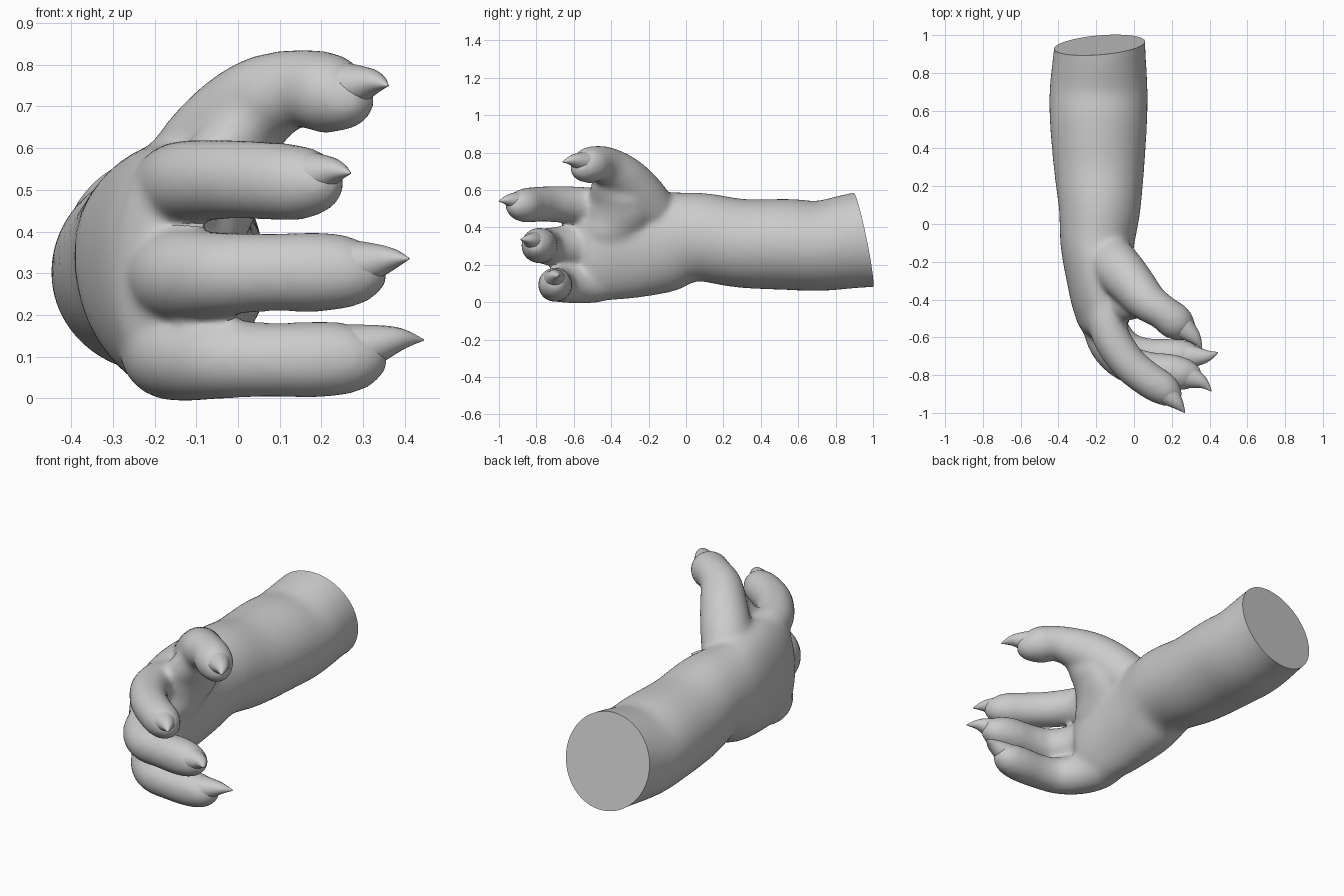
import bpy, bmesh, math
from mathutils import Vector

if "Cube" in bpy.data.objects:
    bpy.data.objects.remove(bpy.data.objects["Cube"])

UP = Vector((0, 0, 1))


def spline(pts, steps):
    """Catmull-Rom through points of any dimension."""
    out = []
    n = len(pts)
    for i in range(n - 1):
        p = [pts[max(i - 1, 0)], pts[i], pts[i + 1], pts[min(i + 2, n - 1)]]
        for s in range(steps):
            t = s / steps
            out.append([0.5 * (2 * b + (c - a) * t + (2 * a - 5 * b + 4 * c - d) * t * t
                               + (3 * b - a - 3 * c + d) * t ** 3) for a, b, c, d in zip(*p)])
    out.append(list(pts[-1]))
    return out


def tube(bm, pts, steps=5, sides=28):
    """Closed tube; each point is x, y, z, side radius, vertical radius."""
    path = spline(pts, steps)
    rings = []
    for i, p in enumerate(path):
        c = Vector(p[:3])
        t = Vector(path[min(i + 1, len(path) - 1)][:3]) - Vector(path[max(i - 1, 0)][:3])
        t.normalize()
        side = t.cross(UP).normalized()
        up = side.cross(t)
        rings.append([bm.verts.new(c + side * (p[3] * math.cos(a)) + up * (p[4] * math.sin(a)))
                      for a in (2 * math.pi * k / sides for k in range(sides))])
    for r0, r1 in zip(rings, rings[1:]):
        for k in range(sides):
            j = (k + 1) % sides
            bm.faces.new((r0[k], r0[j], r1[j], r1[k]))
    bm.faces.new(rings[0][::-1])
    bm.faces.new(rings[-1])


def make_object(name, bm):
    bmesh.ops.recalc_face_normals(bm, faces=bm.faces)
    me = bpy.data.meshes.new(name)
    bm.to_mesh(me)
    bm.free()
    ob = bpy.data.objects.new(name, me)
    bpy.context.collection.objects.link(ob)
    return ob


def select(ob):
    bpy.ops.object.select_all(action='DESELECT')
    ob.select_set(True)
    bpy.context.view_layer.objects.active = ob


bm = bmesh.new()

# forearm and palm: y, x min, x max, z min, z max
sections = [(1.12, -.42, .06, .08, .60), (.95, -.422, .06, .078, .592), (.72, -.446, .072, .06, .543),
            (.55, -.446, .07, .065, .552), (.3, -.425, .055, .077, .552), (.1, -.40, .037, .11, .582),
            (0, -.395, .02, .1, .588), (-.12, -.388, .0, .05, .60), (-.3, -.355, -.01, .02, .61),
            (-.45, -.32, -.01, .01, .60), (-.54, -.285, -.03, .02, .60), (-.6, -.22, -.08, .08, .54)]
tube(bm, [((a + b) / 2, y, (c + d) / 2, (b - a) / 2, (d - c) / 2) for y, a, b, c, d in sections], sides=40)

# fingers: x, y, z, radius
index = [(-.17, -.35, .49, .07), (-.155, -.45, .505, .10), (-.12, -.6, .52, .10), (-.03, -.735, .525, .096),
         (.07, -.82, .522, .094), (.15, -.87, .517, .09), (.205, -.91, .52, .068), (.24, -.935, .53, .03)]
middle = [(-.18, -.35, .31, .08), (-.165, -.5, .30, .11), (-.13, -.63, .295, .112), (-.04, -.735, .298, .10),
          (.08, -.77, .302, .094), (.2, -.785, .303, .096), (.29, -.80, .305, .08), (.35, -.815, .318, .04)]
little = [(-.19, -.3, .15, .08), (-.175, -.45, .115, .11), (-.13, -.57, .10, .108), (-.04, -.665, .095, .097),
          (.08, -.695, .092, .09), (.2, -.70, .093, .092), (.29, -.70, .1, .08), (.35, -.70, .122, .04)]
thumb = [(-.17, -.1, .43, .08), (-.135, -.17, .48, .125), (-.07, -.25, .58, .13), (-.0, -.33, .665, .12),
         (.07, -.41, .72, .107), (.15, -.465, .744, .093), (.215, -.515, .732, .098),
         (.27, -.56, .722, .075), (.305, -.59, .732, .035)]
for path in (index, middle, little, thumb):
    tube(bm, [(*p, p[3]) for p in path])

# fleshy pad joining the thumb to the palm
tube(bm, [(-.17, -.37, .22, .10, .06), (-.13, -.37, .32, .16, .10), (-.08, -.36, .43, .18, .11),
          (-.04, -.37, .53, .17, .10), (.0, -.39, .61, .13, .09), (.05, -.41, .69, .09, .07)])

# blend everything into one skin
hand = make_object("hand_and_forearm", bm)
mod = hand.modifiers.new("Remesh", 'REMESH')
mod.mode = 'VOXEL'
mod.voxel_size = 0.013
mod = hand.modifiers.new("Smooth", 'SMOOTH')
mod.factor = 0.5
mod.iterations = 20
select(hand)
bpy.ops.object.convert(target='MESH')

# slanted flat cut at the end of the forearm
bm = bmesh.new()
bm.from_mesh(hand.data)
bmesh.ops.bisect_plane(bm, geom=bm.verts[:] + bm.edges[:] + bm.faces[:], plane_co=(-.18, .945, .345),
                       plane_no=(-.08, .98, .2), clear_outer=True)
bmesh.ops.contextual_create(bm, geom=[e for e in bm.edges if e.is_boundary])
bmesh.ops.recalc_face_normals(bm, faces=bm.faces)
bm.to_mesh(hand.data)
bm.free()
select(hand)
bpy.ops.object.shade_smooth_by_angle(angle=math.radians(40))

# claws: base, middle, tip
claws = {"index": ((.15, -.875, .53), (.225, -.945, .545), (.27, -1.0, .54)),
         "middle": ((.26, -.80, .315), (.355, -.835, .333), (.41, -.885, .335)),
         "little": ((.26, -.70, .11), (.375, -.70, .14), (.445, -.68, .14)),
         "thumb": ((.235, -.525, .742), (.318, -.6, .758), (.36, -.66, .75))}
for name, (a, b, c) in claws.items():
    bm = bmesh.new()
    tube(bm, [(*a, .075, .07), (*b, .037, .033), (*c, .002, .002)], steps=6, sides=16)
    claw = make_object(name + "_claw", bm)
    select(claw)
    bpy.ops.object.shade_smooth_by_angle(angle=math.radians(50))
